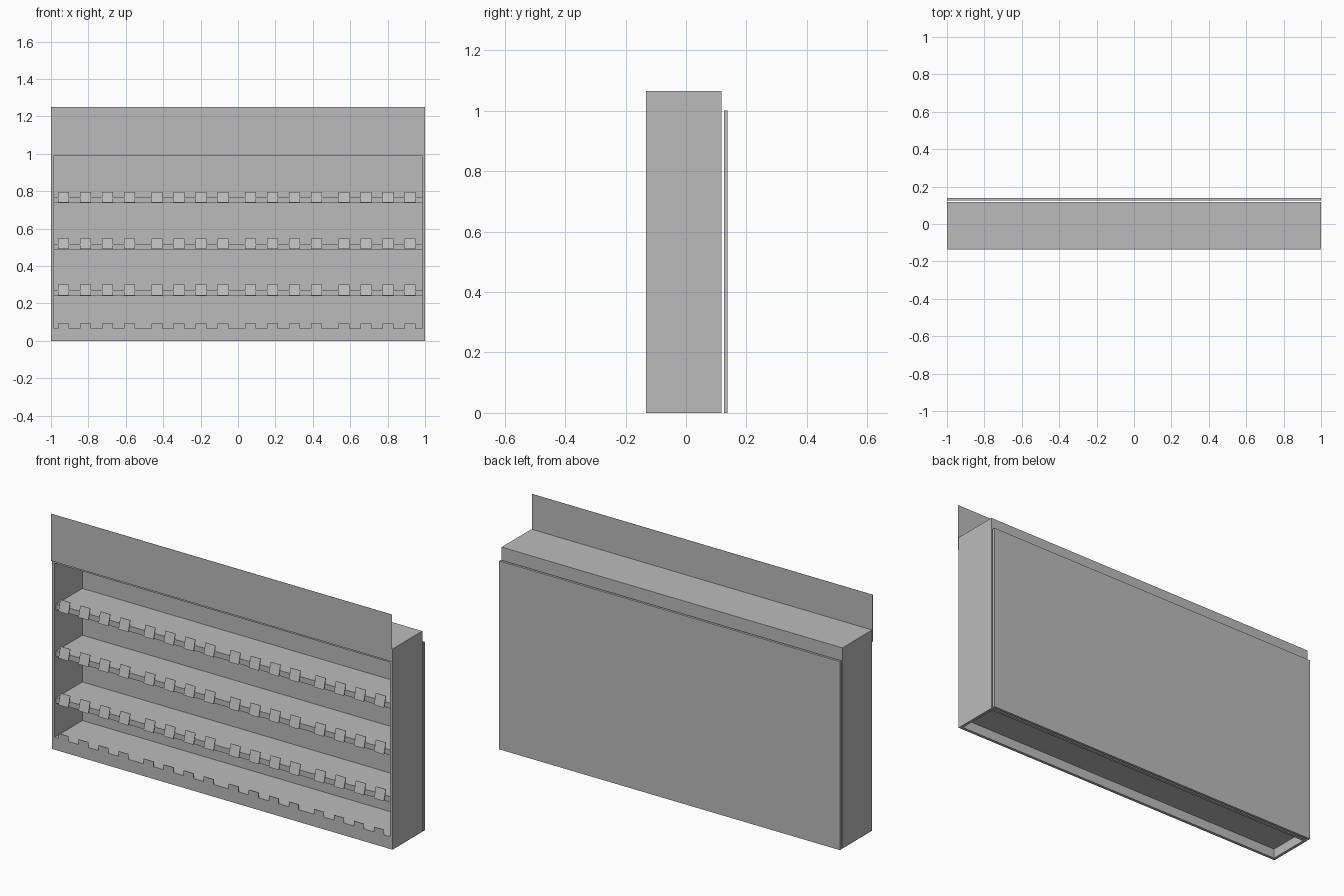
import bpy
import math

if "Cube" in bpy.data.objects:
    bpy.data.objects.remove(bpy.data.objects["Cube"], do_unlink=True)

grey = bpy.data.materials.new("painted grey")
grey.use_nodes = True
grey.diffuse_color = (0.5, 0.5, 0.5, 1)
grey.node_tree.nodes["Principled BSDF"].inputs["Base Color"].default_value = (0.5, 0.5, 0.5, 1)


def box(name, x, y, z, tilt=0):
    """Box from (min, max) ranges, optionally tilted about its x axis."""
    ranges = (x, y, z)
    bpy.ops.mesh.primitive_cube_add(size=1, location=[sum(r) / 2 for r in ranges])
    ob = bpy.context.object
    ob.name = name
    ob.scale = [r[1] - r[0] for r in ranges]
    ob.rotation_euler.x = tilt
    ob.data.materials.append(grey)
    return ob


FRONT, BACK = -0.132, 0.117
WALL = 0.015
INNER = 1 - WALL
BACK_IN = BACK - WALL
FLOOR, CEILING, TOP = 0.065, 0.99, 1.065

# Cabinet shell
for side, s in (("left", 1), ("right", -1)):
    box(side + "_wall", sorted((s * INNER, s)), (FRONT, BACK), (0, TOP))
box("back_wall", (-INNER, INNER), (BACK_IN, BACK), (0, CEILING))
box("top_box", (-INNER, INNER), (FRONT, BACK), (CEILING, TOP))

# Base, hollow underneath
box("kick_board", (-INNER, INNER), (FRONT, FRONT + WALL), (0, FLOOR))
box("floor", (-INNER, INNER), (FRONT + WALL, BACK_IN), (FLOOR - WALL, FLOOR))

# Separate panel behind and thin header sign in front
box("rear_panel", (-1, 1), (0.125, 0.138), (0, 1))
box("header_sign", (-1, 1), (-0.138, -0.137), (1, 1.25))

# Tag positions: four groups of four
tag_xs = [-0.933 + 0.5 * group + 0.1175 * i for group in range(4) for i in range(4)]
HALF = 0.029

# Shelves with leaning tags on the front edge
for n, top in enumerate((0.27, 0.518, 0.766), 1):
    box(f"shelf_{n}", (-INNER, INNER), (-0.118, BACK_IN), (top - 0.029, top))
    for x in tag_xs:
        box(f"shelf_{n}_tag", (x - HALF, x + HALF), (-0.124, -0.121),
            (top - 0.028, top + 0.031), -math.radians(16))

# Upright tags along the base
for x in tag_xs:
    box("base_tag", (x - HALF, x + HALF), (FRONT, FRONT + 0.003), (FLOOR, 0.092))
